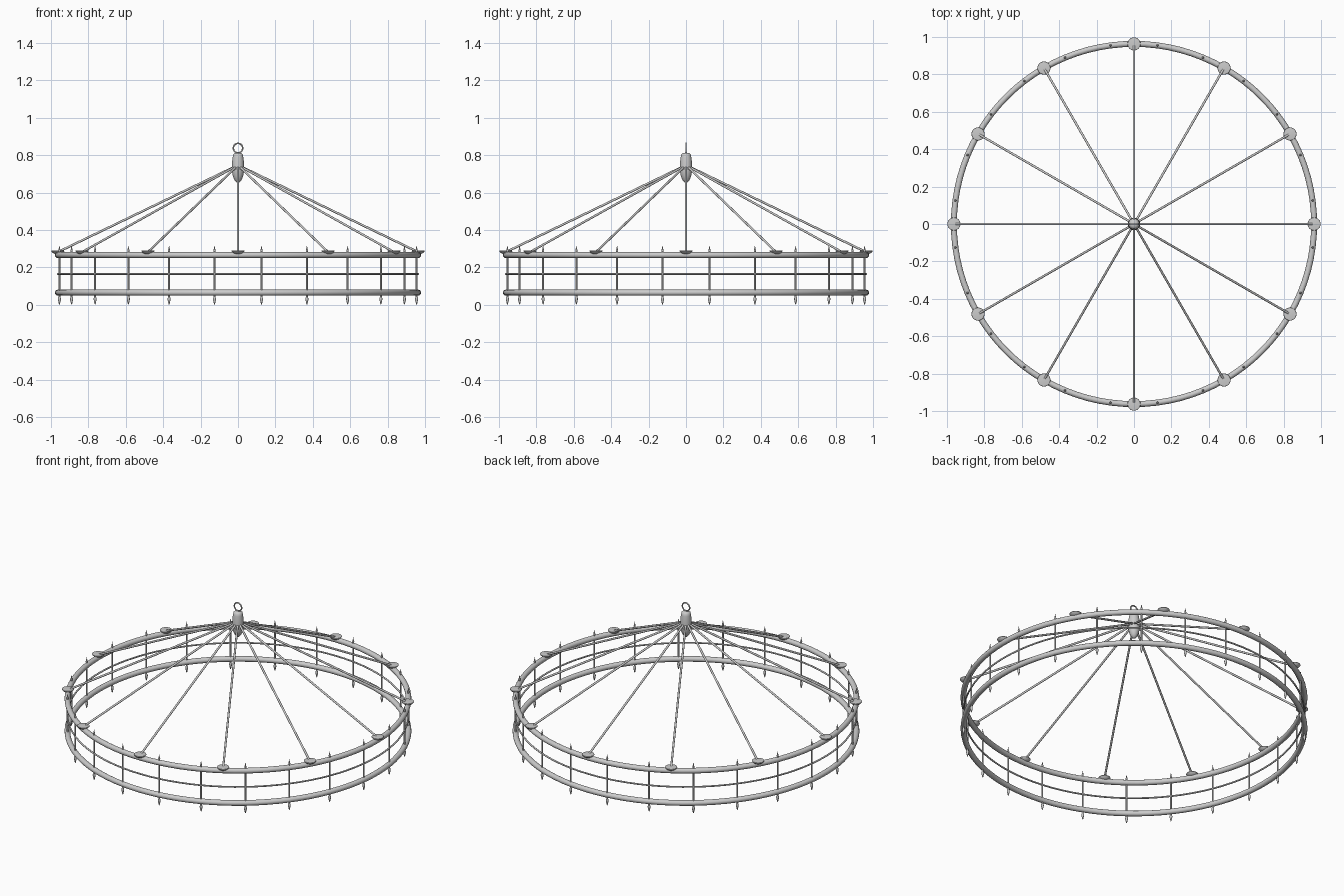
import bpy, math
from mathutils import Vector

if "Cube" in bpy.data.objects:
    bpy.data.objects.remove(bpy.data.objects["Cube"])

R = 0.963          # radius of the hoops
TOP, MID, LOW = 0.266, 0.165, 0.065


def smooth(ob, angle=40):
    bpy.ops.object.select_all(action='DESELECT')
    ob.select_set(True)
    bpy.context.view_layer.objects.active = ob
    bpy.ops.object.shade_smooth_by_angle(angle=math.radians(angle))


def lathe(name, profile, sides, loc=(0, 0, 0)):
    """Spin (radius, z) points around z; points on the axis become poles."""
    verts, rings, faces = [], [], []
    for r, z in profile:
        n = 1 if r == 0 else sides
        rings.append([len(verts) + i for i in range(n)])
        verts += [(r * math.cos(math.tau * i / sides),
                   r * math.sin(math.tau * i / sides), z) for i in range(n)]
    for a, b in zip(rings, rings[1:]):
        for i in range(sides):
            j = (i + 1) % sides
            quad = [a[i % len(a)], a[j % len(a)], b[j % len(b)], b[i % len(b)]]
            faces.append(list(dict.fromkeys(quad)))
    me = bpy.data.meshes.new(name)
    me.from_pydata(verts, [], faces)
    ob = bpy.data.objects.new(name, me)
    ob.location = loc
    bpy.context.collection.objects.link(ob)
    smooth(ob)
    return ob


def hoop(name, radius, tube, z, sides=96, tube_sides=16, rot=(0, 0, 0)):
    bpy.ops.mesh.primitive_torus_add(major_radius=radius, minor_radius=tube,
                                     major_segments=sides, minor_segments=tube_sides,
                                     location=(0, 0, z), rotation=rot)
    ob = bpy.context.object
    ob.name = name
    smooth(ob, 60)


def rod(name, a, b, radius):
    a, b = Vector(a), Vector(b)
    d = b - a
    bpy.ops.mesh.primitive_cylinder_add(vertices=12, radius=radius, depth=d.length,
                                        location=(a + b) / 2)
    ob = bpy.context.object
    ob.name = name
    ob.rotation_euler = d.to_track_quat('Z', 'Y').to_euler()
    smooth(ob)


def polar(deg, z, r=R):
    a = math.radians(deg)
    return (r * math.cos(a), r * math.sin(a), z)


# Two heavy hoops and the thin one between them
hoop("upper_hoop", R, 0.016, TOP)
hoop("lower_hoop", R, 0.016, LOW)
hoop("middle_hoop", R, 0.005, MID, tube_sides=8)

# Uprights with a spike on top and a pointed drop below
upright = [(0, 0), (0.003, 0.005), (0.008, 0.028), (0.008, 0.034), (0.005, 0.042),
           (0.005, 0.285), (0.006, 0.29), (0.004, 0.298), (0, 0.318)]
for i in range(24):
    lathe("upright", upright, 12, polar(7.5 + 15 * i, 0))

# Shallow dishes on the upper hoop and the stays up to the hub
dish = [(0, 0.270), (0.016, 0.271), (0.028, 0.278), (0.035, 0.286),
        (0.034, 0.289), (0.015, 0.291), (0, 0.291)]
for i in range(12):
    lathe("dish", dish, 24, polar(30 * i, 0))
    rod("stay", polar(30 * i, 0.282), (0, 0, 0.747), 0.006)

# Central hub with a pointed lower end
hub = [(0, 0.652), (0.009, 0.655), (0.020, 0.669), (0.028, 0.690), (0.032, 0.712),
       (0.033, 0.725), (0.032, 0.745), (0.031, 0.770), (0.028, 0.790),
       (0.026, 0.803), (0.018, 0.811), (0, 0.814)]
lathe("hub", hub, 32)

# Hanging ring
hoop("hanging_ring", 0.025, 0.004, 0.838, 32, 10, (math.pi / 2, 0, 0))
